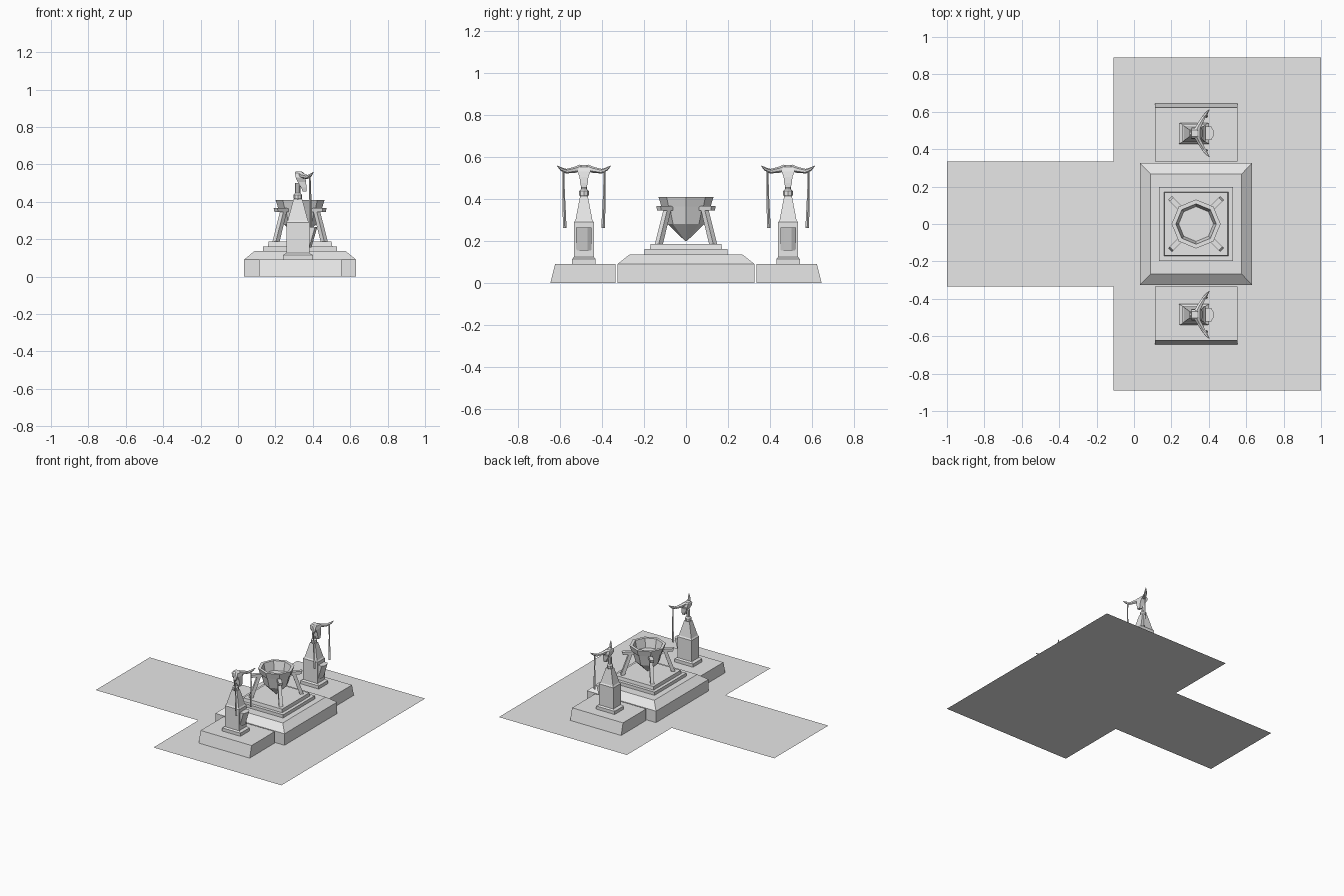
import bpy, bmesh, math
from mathutils import Vector

cube = bpy.data.objects.get("Cube")
if cube:
    bpy.data.objects.remove(cube, do_unlink=True)

stone = bpy.data.materials.new("pale_stone")
stone.use_nodes = True
stone.diffuse_color = (0.8, 0.8, 0.8, 1)
stone.node_tree.nodes["Principled BSDF"].inputs["Base Color"].default_value = (0.8, 0.8, 0.8, 1)

CX = 0.332   # altar centre line
PX = 0.32    # pedestal centre line


def finish(name, bm):
    bmesh.ops.recalc_face_normals(bm, faces=bm.faces)
    mesh = bpy.data.meshes.new(name)
    bm.to_mesh(mesh)
    bm.free()
    mesh.materials.append(stone)
    obj = bpy.data.objects.new(name, mesh)
    bpy.context.collection.objects.link(obj)
    return obj


def loft(name, rings):
    """Skin a stack of equally sized point rings and cap both ends."""
    bm = bmesh.new()
    loops = [[bm.verts.new(p) for p in ring] for ring in rings]
    for a, b in zip(loops, loops[1:]):
        for i in range(len(a)):
            j = (i + 1) % len(a)
            bm.faces.new((a[i], a[j], b[j], b[i]))
    bm.faces.new(loops[0][::-1])
    bm.faces.new(loops[-1])
    return finish(name, bm)


def rect(x, y, z, hx, hy):
    return [(x + sx * hx, y + sy * hy, z) for sx, sy in ((-1, -1), (1, -1), (1, 1), (-1, 1))]


def ngon(x, y, z, r, n=8):
    return [(x + r * math.cos(math.tau * i / n), y + r * math.sin(math.tau * i / n), z)
            for i in range(n)]


def tube(name, points, radii, n=5):
    """Tapered low-poly tube along a path."""
    pts = [Vector(p) for p in points]
    rings = []
    for i, p in enumerate(pts):
        d = (pts[min(i + 1, len(pts) - 1)] - pts[max(i - 1, 0)]).normalized()
        u = d.cross(Vector((1, 0, 0))).normalized()
        v = d.cross(u)
        rings.append([p + radii[i] * (u * math.cos(math.tau * k / n) + v * math.sin(math.tau * k / n))
                      for k in range(n)])
    return loft(name, rings)


def beam(name, angle, inner, outer, half):
    """Bar of four radial corners (r, z), extruded sideways at an angle about the altar."""
    c, s = math.cos(angle), math.sin(angle)
    rings = [[(CX + r * c - w * s, r * s + w * c, z) for r, z in inner + outer]
             for w in (-half, half)]
    return loft(name, rings)


# Paved floor, T shaped
bm = bmesh.new()
outline = [(-1, -0.335), (-0.11, -0.335), (-0.11, -0.89), (1, -0.89)]
outline += [(x, -y) for x, y in reversed(outline)]
bm.faces.new([bm.verts.new((x, y, 0)) for x, y in outline])
floor = finish("floor", bm)

# Stepped altar base
loft("altar_base", [rect(CX, 0, 0, 0.30, 0.326), rect(CX, 0, 0.09, 0.30, 0.326),
                    rect(CX, 0, 0.137, 0.243, 0.267)])
loft("lower_step", [rect(CX, 0, 0.137, 0.197, 0.197), rect(CX, 0, 0.162, 0.197, 0.197)])
loft("upper_step", [rect(CX, 0, 0.162, 0.172, 0.172), rect(CX, 0, 0.187, 0.168, 0.168)])

# Eight-sided fire bowl, hollow inside
profile = [(0.2, 0.004), (0.28, 0.087), (0.365, 0.11), (0.365, 0.117), (0.41, 0.131),
           (0.41, 0.108), (0.34, 0.093)]
loft("bowl", [ngon(CX, 0, z, r) for z, r in profile])

# Bowl legs and brackets on the diagonals
for i in range(4):
    a = math.pi / 4 + i * math.pi / 2
    beam("bowl_leg", a, [(0.168, 0.187), (0.112, 0.35)], [(0.138, 0.35), (0.196, 0.187)], 0.013)
    beam("leg_bracket", a, [(0.10, 0.345), (0.10, 0.367)], [(0.186, 0.367), (0.18, 0.345)], 0.014)

for side in (-1, 1):
    y = side * 0.485
    # Side plinth, sloped on its outer face
    low, high = sorted((side * 0.335, side * 0.645)), sorted((side * 0.335, side * 0.622))
    loft("side_plinth", [rect(CX, sum(e) / 2, z, 0.221, (e[1] - e[0]) / 2)
                         for e, z in ((low, 0), (high, 0.09))])

    # Pedestal: foot, shaft and obelisk
    loft("pedestal", [rect(PX, y, z, hx, hy) for z, hx, hy in (
        (0.09, 0.08, 0.056), (0.115, 0.08, 0.056), (0.125, 0.062, 0.047),
        (0.29, 0.062, 0.047), (0.30, 0.054, 0.04), (0.415, 0.023, 0.018))])
    loft("neck_knob", [ngon(PX, y, z, r) for z, r in (
        (0.41, 0.018), (0.42, 0.023), (0.437, 0.023), (0.447, 0.014), (0.50, 0.014))])

    # Faceted sconce leaning out of the front of the shaft
    loft("sconce", [[(0.37, y - 0.037, z), (x - 0.012, y - 0.037, z), (x, y - 0.017, z),
                     (x, y + 0.017, z), (x - 0.012, y + 0.037, z), (0.37, y + 0.037, z)]
                    for x, z in ((0.392, 0.155), (0.424, 0.265))])

    # Horned skull
    loft("skull", [rect(x, y, z, hx, hy) for x, z, hx, hy in (
        (0.355, 0.455, 0.010, 0.013), (0.352, 0.475, 0.014, 0.018), (0.342, 0.505, 0.022, 0.021),
        (0.334, 0.53, 0.026, 0.031), (0.328, 0.553, 0.024, 0.027), (0.322, 0.562, 0.014, 0.018))])
    for s in (-1, 1):
        tube("horn", [(0.335, y + s * 0.015, 0.548), (0.35, y + s * 0.045, 0.538),
                      (0.372, y + s * 0.085, 0.532), (0.388, y + s * 0.108, 0.542),
                      (0.402, y + s * 0.126, 0.557)],
             [0.016, 0.014, 0.011, 0.008, 0.002], 6)
        # Hanging streamer with a weighted end
        tube("streamer", [(0.383, y + s * 0.098, 0.54), (0.386, y + s * 0.097, 0.43),
                          (0.388, y + s * 0.093, 0.32), (0.389, y + s * 0.091, 0.262)],
             [0.005, 0.006, 0.008, 0.008], 4)
